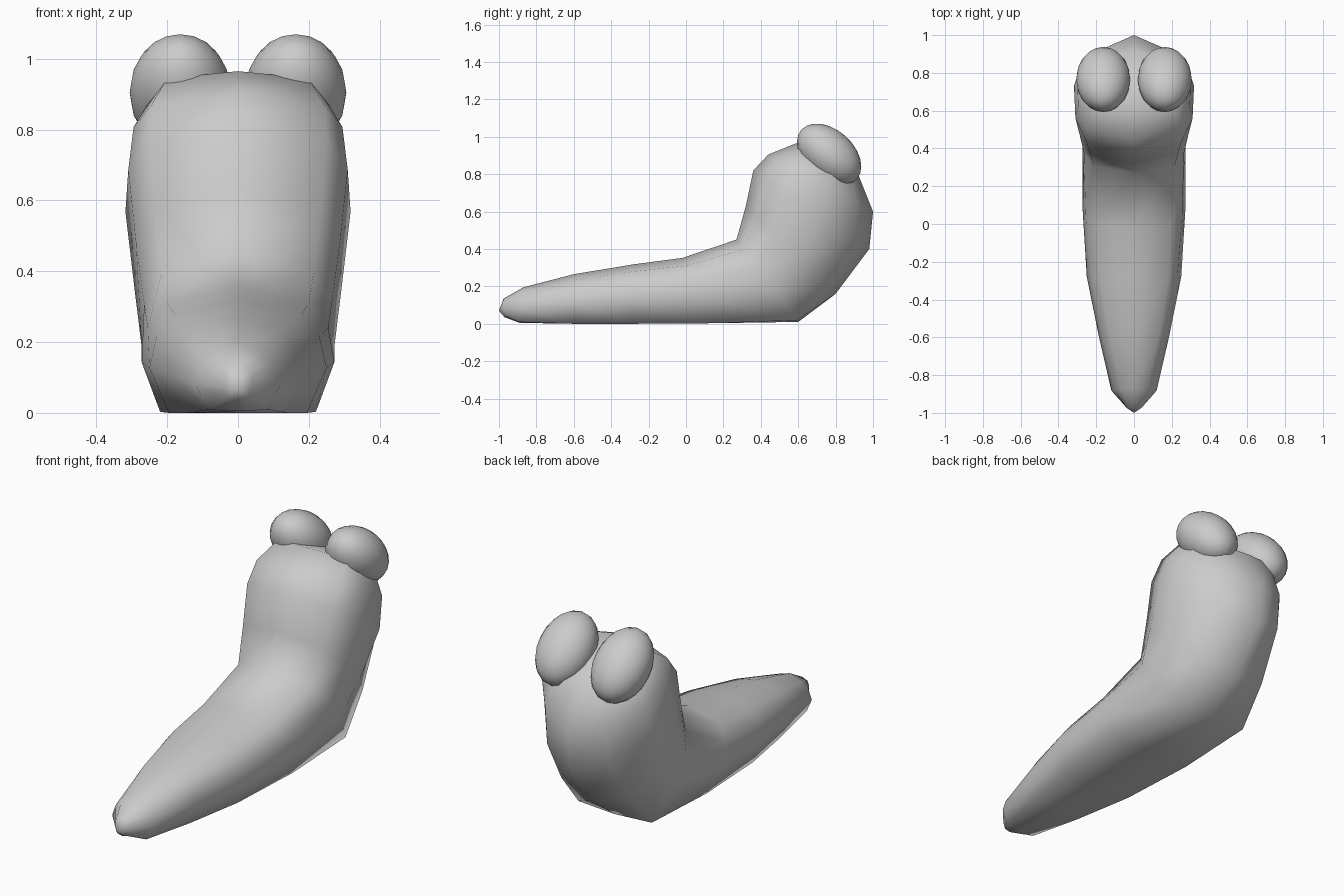
import bpy, bmesh, math
from mathutils import Vector

if "Cube" in bpy.data.objects:
    bpy.data.objects.remove(bpy.data.objects["Cube"])

# Body rings: back/top point (y,z), front/bottom point (y,z),
# half widths (upper, shoulder, side, lower), depth fraction of the lower corner
rings = [
    ((-0.975, 0.135), (-0.97, 0.035), (0.03, 0.04, 0.04, 0.03), 0.92),
    ((-0.87, 0.195), (-0.89, 0.005), (0.07, 0.105, 0.12, 0.085), 0.98),
    ((-0.60, 0.265), (-0.60, 0.0), (0.13, 0.165, 0.185, 0.14), 1.0),
    ((-0.28, 0.318), (-0.28, 0.0), (0.18, 0.23, 0.25, 0.195), 1.0),
    ((-0.02, 0.352), (0.14, 0.003), (0.20, 0.255, 0.272, 0.22), 1.0),
    ((0.27, 0.45), (0.60, 0.01), (0.215, 0.265, 0.272, 0.215), 0.98),
    ((0.32, 0.63), (0.80, 0.16), (0.235, 0.288, 0.292, 0.205), 0.90),
    ((0.36, 0.82), (0.98, 0.40), (0.25, 0.31, 0.318, 0.18), 0.88),
    ((0.44, 0.905), (1.0, 0.60), (0.245, 0.295, 0.302, 0.18), 0.86),
    ((0.59, 0.965), (0.92, 0.80), (0.20, 0.23, 0.235, 0.15), 0.88),
]


def make_body():
    bm = bmesh.new()
    loops = []
    for a, b, w, tl in rings:
        half = [(w[0], 0.12), (w[1], 0.32), (w[2], 0.60), (w[3], tl)]
        section = [(0, 0)] + half + [(0, 1)] + [(-x, t) for x, t in reversed(half)]
        loops.append([bm.verts.new((x, a[0] + (b[0] - a[0]) * t,
                                    a[1] + (b[1] - a[1]) * t)) for x, t in section])
    n = len(loops[0])
    for r0, r1 in zip(loops, loops[1:]):
        for i in range(n):
            j = (i + 1) % n
            bm.faces.new((r0[i], r0[j], r1[j], r1[i]))
    # Tail tip and crown close the tube
    for loop, tip in ((loops[0], (0, -1.0, 0.07)), (loops[-1], (0, 0.77, 0.90))):
        v = bm.verts.new(tip)
        for i in range(n):
            bm.faces.new((loop[i], loop[(i + 1) % n], v))
    bmesh.ops.recalc_face_normals(bm, faces=bm.faces)
    mesh = bpy.data.meshes.new("body")
    bm.to_mesh(mesh)
    bm.free()
    mesh.shade_smooth()
    obj = bpy.data.objects.new("body", mesh)
    bpy.context.collection.objects.link(obj)


# Tilted oval eyes
def make_eye(name, side):
    bpy.ops.mesh.primitive_uv_sphere_add(segments=20, ring_count=12, radius=1,
                                         location=(side * 0.163, 0.765, 0.905),
                                         rotation=(math.radians(-42), 0, 0))
    eye = bpy.context.object
    eye.name = name
    eye.scale = (0.143, 0.199, 0.132)
    bpy.ops.object.shade_smooth()


make_body()
make_eye("left_eye", -1)
make_eye("right_eye", 1)
